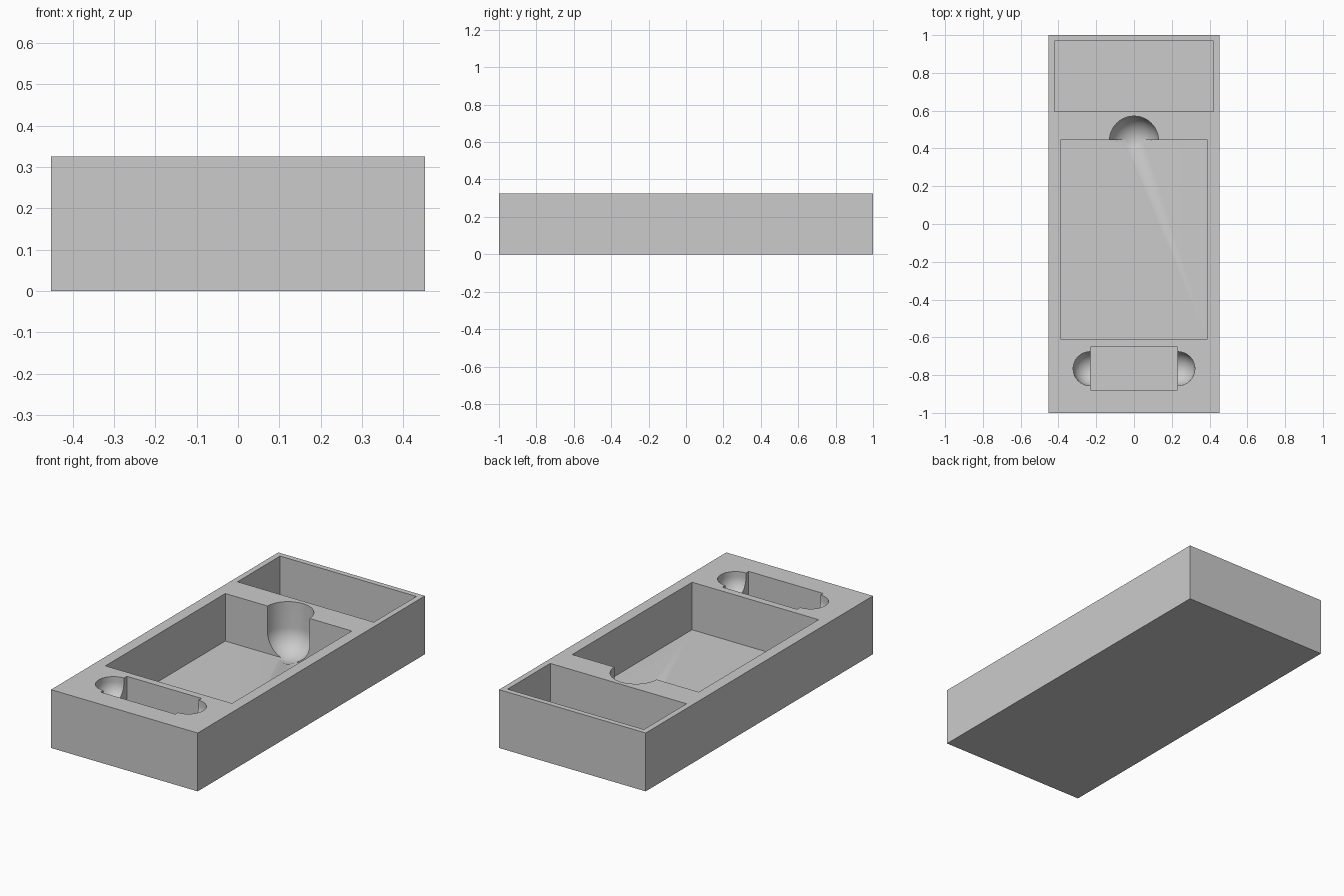
import bpy, bmesh, math
from mathutils import Vector

cube = bpy.data.objects.get("Cube")
if cube:
    bpy.data.objects.remove(cube, do_unlink=True)

HEIGHT = 0.325
CUT_TOP = HEIGHT + 0.1

grey = bpy.data.materials.new("plain grey")
grey.use_nodes = True
colour = (0.6, 0.6, 0.6, 1)
grey.diffuse_color = colour
grey.node_tree.nodes["Principled BSDF"].inputs["Base Color"].default_value = colour


def finish(name, bm):
    bmesh.ops.recalc_face_normals(bm, faces=bm.faces)
    mesh = bpy.data.meshes.new(name)
    bm.to_mesh(mesh)
    bm.free()
    mesh.materials.append(grey)
    obj = bpy.data.objects.new(name, mesh)
    bpy.context.collection.objects.link(obj)
    return obj


def block(name, half_x, y0, y1, z0, z1):
    bm = bmesh.new()
    bmesh.ops.create_cube(bm, size=1)
    bmesh.ops.scale(bm, vec=(2 * half_x, y1 - y0, z1 - z0), verts=bm.verts)
    bmesh.ops.translate(bm, vec=(0, (y0 + y1) / 2, (z0 + z1) / 2), verts=bm.verts)
    return finish(name, bm)


def round_cutter(name, x, y, z, radius, steps=64):
    """Upright cylinder with a hemispherical lower end centred at z."""
    bm = bmesh.new()
    rings = steps // 4
    profile = []
    for i in range(rings + 1):
        a = math.pi / 2 * i / rings
        profile.append(Vector((x + radius * math.sin(a), y, z - radius * math.cos(a))))
    profile += [Vector((x + radius, y, CUT_TOP)), Vector((x, y, CUT_TOP))]
    verts = [bm.verts.new(p) for p in profile]
    edges = [bm.edges.new(pair) for pair in zip(verts, verts[1:])]
    bmesh.ops.spin(bm, geom=verts + edges, cent=(x, y, 0), axis=(0, 0, 1),
                   angle=2 * math.pi, steps=steps)
    bmesh.ops.remove_doubles(bm, verts=bm.verts, dist=0.0001)
    return finish(name, bm)


# Solid tray body
tray = block("tray", 0.452, -1, 1, 0, HEIGHT)

# Rectangular pockets and rounded finger recesses
cutters = [
    block("back_pocket", 0.42, 0.595, 0.97, 0.06, CUT_TOP),
    block("main_pocket", 0.39, -0.61, 0.445, 0.06, CUT_TOP),
    block("small_pocket", 0.23, -0.88, -0.65, 0.18, CUT_TOP),
    round_cutter("main_finger_recess", 0, 0.441, 0.181, 0.13),
]
for side in (-1, 1):
    cutters.append(round_cutter("small_finger_recess", side * 0.232, -0.766, 0.297, 0.09))

for cutter in cutters:
    cutter.hide_render = True
    cut = tray.modifiers.new(cutter.name, 'BOOLEAN')
    cut.operation = 'DIFFERENCE'
    cut.solver = 'EXACT'
    cut.object = cutter

# Apply the cuts, then discard the cutters
bpy.ops.object.select_all(action='DESELECT')
tray.select_set(True)
bpy.context.view_layer.objects.active = tray
for name in [m.name for m in tray.modifiers]:
    bpy.ops.object.modifier_apply(modifier=name)
for cutter in cutters:
    bpy.data.objects.remove(cutter, do_unlink=True)

bpy.ops.object.shade_smooth_by_angle(angle=math.radians(30))
